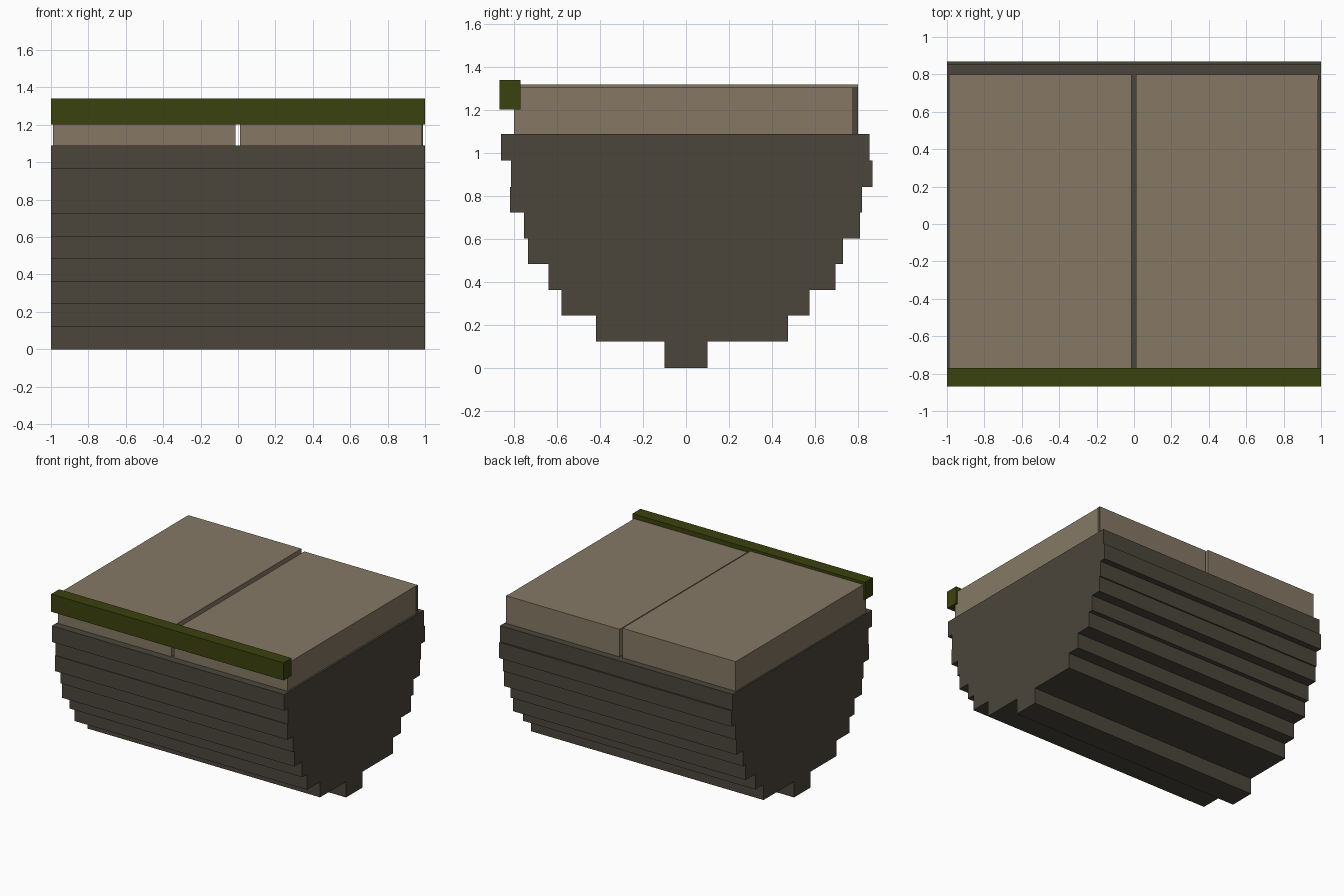
import bpy
import bmesh

cube = bpy.data.objects.get("Cube")
if cube:
    bpy.data.objects.remove(cube, do_unlink=True)


def make_material(name, rgb):
    mat = bpy.data.materials.new(name)
    mat.use_nodes = True
    color = (*rgb, 1.0)
    mat.diffuse_color = color
    mat.node_tree.nodes["Principled BSDF"].inputs["Base Color"].default_value = color
    return mat


dark = make_material("dark_brown", (0.070, 0.061, 0.044))
tan = make_material("tan", (0.238, 0.191, 0.130))
green = make_material("olive_green", (0.044, 0.054, 0.0045))


def add_object(name, bm, mat):
    bmesh.ops.recalc_face_normals(bm, faces=bm.faces[:])
    mesh = bpy.data.meshes.new(name)
    bm.to_mesh(mesh)
    bm.free()
    mesh.materials.append(mat)
    obj = bpy.data.objects.new(name, mesh)
    bpy.context.collection.objects.link(obj)
    return obj


def box(name, xs, ys, zs, mat):
    bm = bmesh.new()
    bmesh.ops.create_cube(bm, size=1)
    for v in bm.verts:
        v.co = [span[0] + (c + 0.5) * (span[1] - span[0])
                for c, span in zip(v.co, (xs, ys, zs))]
    return add_object(name, bm, mat)


# Stepped hull: one closed profile extruded along x
heights = [0, 0.123, 0.243, 0.363, 0.483, 0.603, 0.723, 0.843, 0.965, 1.09]
front = [-0.10, -0.42, -0.58, -0.64, -0.735, -0.755, -0.82, -0.815, -0.86]
back = [0.10, 0.475, 0.575, 0.695, 0.73, 0.81, 0.82, 0.868, 0.855]


def stairs(edge):
    points = []
    for y, low, high in zip(edge, heights, heights[1:]):
        points += [(y, low), (y, high)]
    return points


bm = bmesh.new()
outline = stairs(back) + stairs(front)[::-1]
end = bm.faces.new([bm.verts.new((-1, y, z)) for y, z in outline])
extruded = bmesh.ops.extrude_face_region(bm, geom=[end], use_keep_orig=True)
moved = [g for g in extruded["geom"] if isinstance(g, bmesh.types.BMVert)]
bmesh.ops.translate(bm, verts=moved, vec=(2, 0, 0))
add_object("stepped_hull", bm, dark)

# Two lid slabs with a narrow gap, the left one slightly lower
box("right_lid", (-0.988, -0.014), (-0.8, 0.8), (1.09, 1.32), tan)
box("left_lid", (0.011, 0.985), (-0.8, 0.8), (1.09, 1.305), tan)

# Thin dark edge strip at the back of the left end
box("lid_edge_strip", (0.985, 0.988), (0.773, 0.8), (1.09, 1.305), dark)

# Square rail along the front
box("front_rail", (-1, 1), (-0.868, -0.77), (1.203, 1.34), green)
